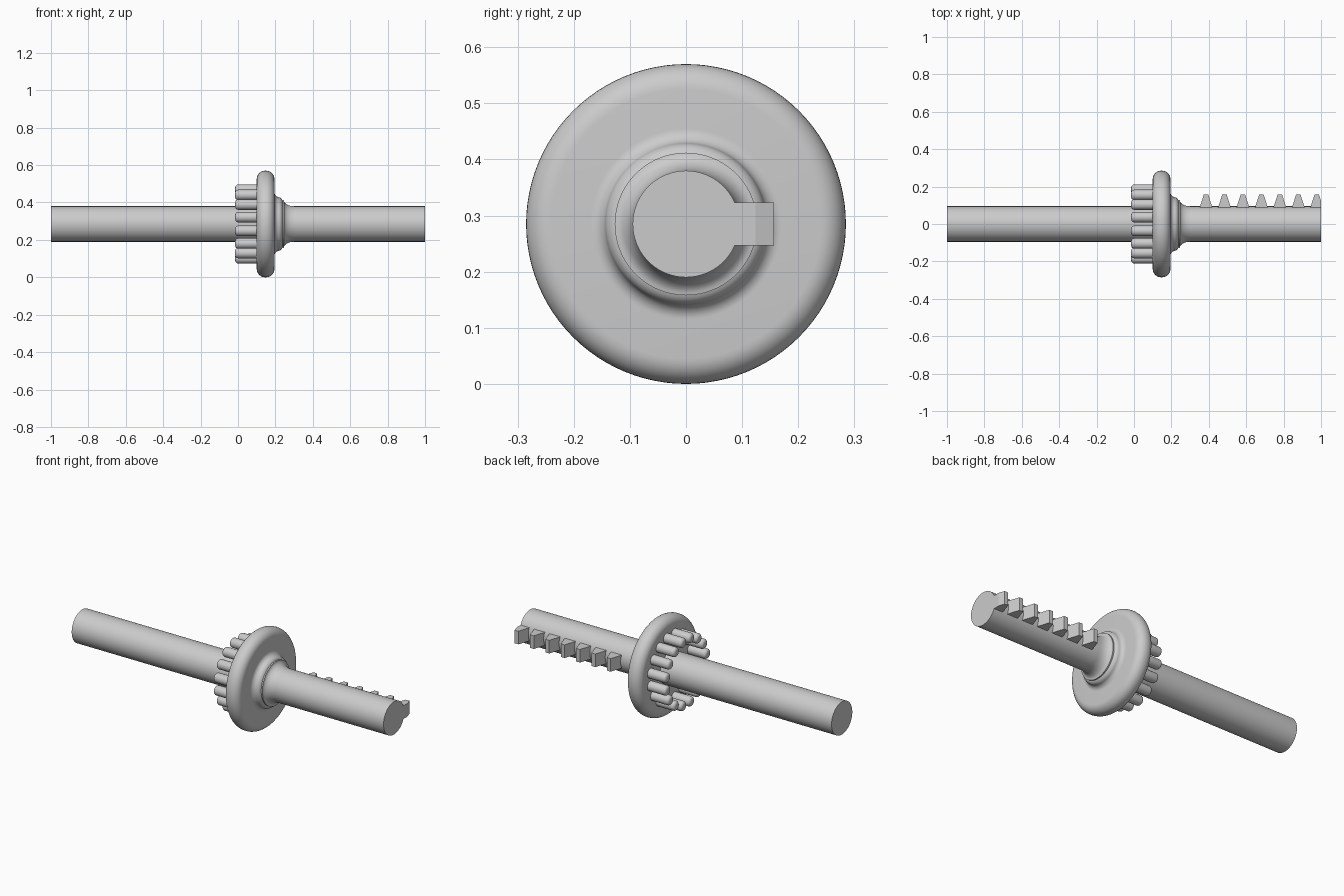
import bpy, bmesh, math
from mathutils import Matrix, Vector

cube = bpy.data.objects.get("Cube")
if cube:
    bpy.data.objects.remove(cube, do_unlink=True)

AXIS_Z = 0.285

grey = bpy.data.materials.new("plain grey")
grey.use_nodes = True
grey.diffuse_color = (0.6, 0.6, 0.6, 1)
grey.node_tree.nodes["Principled BSDF"].inputs["Base Color"].default_value = (0.6, 0.6, 0.6, 1)


def finish(name, bm, smooth=True):
    bmesh.ops.recalc_face_normals(bm, faces=bm.faces)
    mesh = bpy.data.meshes.new(name)
    bm.to_mesh(mesh)
    bm.free()
    mesh.materials.append(grey)
    ob = bpy.data.objects.new(name, mesh)
    ob.location.z = AXIS_Z
    bpy.context.collection.objects.link(ob)
    bpy.ops.object.select_all(action='DESELECT')
    ob.select_set(True)
    bpy.context.view_layer.objects.active = ob
    if smooth:
        bpy.ops.object.shade_smooth_by_angle(angle=math.radians(35))
    return ob


def lathe(name, profile, sides):
    """Turn (x, radius) points about the x axis; zero-radius ends close the solid."""
    bm = bmesh.new()
    verts = [bm.verts.new((x, 0, r)) for x, r in profile]
    edges = [bm.edges.new(pair) for pair in zip(verts, verts[1:])]
    bmesh.ops.spin(bm, geom=verts + edges, cent=(0, 0, 0), axis=(1, 0, 0),
                   angle=math.tau, steps=sides)
    bmesh.ops.remove_doubles(bm, verts=bm.verts, dist=1e-5)
    return finish(name, bm)


def arc(cx, cr, rx, rr, start, end, steps=8):
    """Elliptical arc in the (x, radius) plane, angles in degrees."""
    angles = [math.radians(start + (end - start) * i / steps) for i in range(steps + 1)]
    return [(cx + rx * math.cos(a), cr + rr * math.sin(a)) for a in angles]


# Shaft
lathe("shaft", [(-1, 0), (-1, 0.095), (1, 0.095), (1, 0)], 96)

# Disc with rounded rim, stepped hub and flared collar
rim = arc(0.145, 0.24, 0.045, 0.045, 180, 90) + arc(0.15, 0.24, 0.045, 0.045, 90, 0)
hub = arc(0.222, 0.17, 0.027, 0.027, 180, 250) + arc(0.213, 0.118, 0.026, 0.026, 80, 20)
collar = arc(0.30, 0.127, 0.055, 0.032, 180, 270)
lathe("flanged_disc", [(0.10, 0)] + rim + hub + collar + [(0.30, 0)], 96)

# Ring of round-ended pins on the back of the disc
PINS, RING, PIN_R, ROUND = 16, 0.187, 0.028, 0.016
bm = bmesh.new()
for i in range(PINS):
    angle = math.tau * (i + 0.5) / PINS
    pin = bmesh.ops.create_cone(bm, cap_ends=True, segments=20, radius1=PIN_R,
                                radius2=PIN_R, depth=0.125,
                                matrix=Matrix.Translation((0.0475, 0, 0))
                                @ Matrix.Rotation(math.pi / 2, 4, 'Y'))["verts"]
    bmesh.ops.translate(bm, verts=pin, vec=(0, 0, RING))
    tip = [e for e in {e for v in pin for e in v.link_edges}
           if all(v.co.x < 0 for v in e.verts)]
    faces = bmesh.ops.bevel(bm, geom=tip, offset=ROUND, segments=4, profile=0.5,
                            affect='EDGES')["verts"]
    whole = {v for v in pin if v.is_valid} | set(faces)
    bmesh.ops.rotate(bm, verts=list(whole), cent=(0, 0, 0),
                     matrix=Matrix.Rotation(angle, 3, 'X'))
finish("pin_ring", bm)

# Row of rack teeth along the back of the shaft; the last is trimmed at the shaft end
bm = bmesh.new()
HALF_Z, ROOT, TIP = 0.038, 0.075, 0.157
for i in range(7):
    x = 0.385 + i * 0.0987
    outline = [(-0.037, ROOT), (-0.032, 0.095), (-0.012, TIP),
               (0.012, TIP), (0.032, 0.095), (0.037, ROOT)]
    base = bm.faces.new([bm.verts.new((x + dx, y, -HALF_Z)) for dx, y in outline])
    top = bmesh.ops.extrude_face_region(bm, geom=[base])["geom"]
    bmesh.ops.translate(bm, vec=(0, 0, 2 * HALF_Z),
                        verts=[g for g in top if isinstance(g, bmesh.types.BMVert)])
cut = bmesh.ops.bisect_plane(bm, geom=bm.verts[:] + bm.edges[:] + bm.faces[:],
                             plane_co=(1, 0, 0), plane_no=(1, 0, 0), clear_outer=True)
bmesh.ops.holes_fill(bm, edges=[g for g in cut["geom_cut"]
                                if isinstance(g, bmesh.types.BMEdge)])
finish("rack_teeth", bm, smooth=False)
